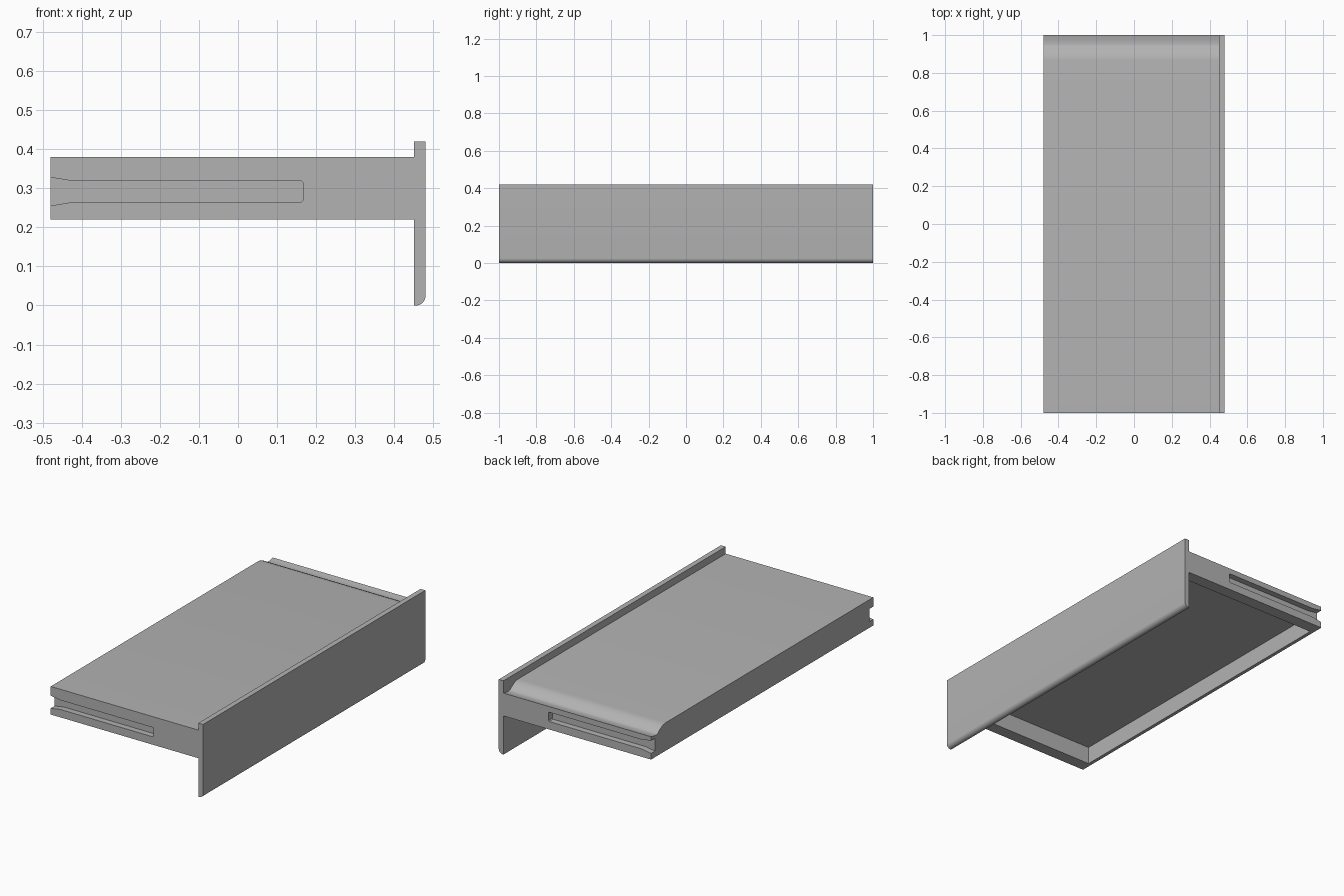
import bpy, bmesh, math
from mathutils import Vector

cube = bpy.data.objects.get("Cube")
if cube:
    bpy.data.objects.remove(cube, do_unlink=True)

grey = bpy.data.materials.new("plain grey")
grey.use_nodes = True
colour = (0.45, 0.45, 0.45, 1)
grey.diffuse_color = colour
grey.node_tree.nodes["Principled BSDF"].inputs["Base Color"].default_value = colour


def prism(name, outline, axis, start, end):
    """Extrude an outline along x (points are y, z), y (x, z) or z (x, y)."""
    def place(a, b, c):
        return {"x": (c, a, b), "y": (a, c, b), "z": (a, b, c)}[axis]
    bm = bmesh.new()
    face = bm.faces.new([bm.verts.new(place(a, b, start)) for a, b in outline])
    made = bmesh.ops.extrude_face_region(bm, geom=[face])["geom"]
    moved = [v for v in made if isinstance(v, bmesh.types.BMVert)]
    bmesh.ops.translate(bm, verts=moved, vec=Vector(place(0, 0, end - start)))
    bmesh.ops.recalc_face_normals(bm, faces=bm.faces)
    mesh = bpy.data.meshes.new(name)
    bm.to_mesh(mesh)
    bm.free()
    mesh.materials.append(grey)
    ob = bpy.data.objects.new(name, mesh)
    bpy.context.collection.objects.link(ob)
    return ob


def combine(target, tool, operation):
    """Apply a boolean and discard its tool."""
    bpy.context.view_layer.objects.active = target
    mod = target.modifiers.new(tool.name, "BOOLEAN")
    mod.object, mod.operation, mod.solver = tool, operation, "EXACT"
    bpy.ops.object.modifier_apply(modifier=mod.name)
    bpy.data.objects.remove(tool, do_unlink=True)


# Tray body, with a shallow finger dip along the back edge of the top
dip = [(1, 0.35), (0.975, 0.345), (0.95, 0.343), (0.94, 0.346),
       (0.925, 0.358), (0.91, 0.368), (0.89, 0.377), (0.865, 0.38)]
drawer = prism("drawer", [(-1, 0.22), (1, 0.22)] + dip + [(-1, 0.38)],
               "x", -0.48, 0.465)

# Face panel with a rounded lower outer edge
r = 0.025
arc = [(0.48 - r + r * math.sin(t), r - r * math.cos(t))
       for t in (i * math.pi / 16 for i in range(9))]
panel = prism("face_panel", [(0.45, 0)] + arc + [(0.48, 0.42), (0.45, 0.42)],
              "y", -1, 1)
combine(drawer, panel, "UNION")

# Hollow underside
hollow = prism("hollow", [(-0.46, -0.93), (0.43, -0.93), (0.43, 0.93), (-0.46, 0.93)],
               "z", 0.1, 0.32)
combine(drawer, hollow, "DIFFERENCE")

# Runner grooves on both ends, flared where they open
groove = [(-0.5, 0.252), (-0.42, 0.265), (0.162, 0.265), (0.167, 0.27),
          (0.167, 0.313), (0.162, 0.318), (-0.42, 0.318), (-0.5, 0.331)]
for side in (-1, 1):
    combine(drawer, prism("groove", groove, "y", side * 0.965, side * 1.1), "DIFFERENCE")

# Smooth the dip and rounded edge, keep the corners sharp
bpy.ops.object.select_all(action="DESELECT")
drawer.select_set(True)
bpy.context.view_layer.objects.active = drawer
bpy.ops.object.shade_smooth_by_angle(angle=math.radians(35))
